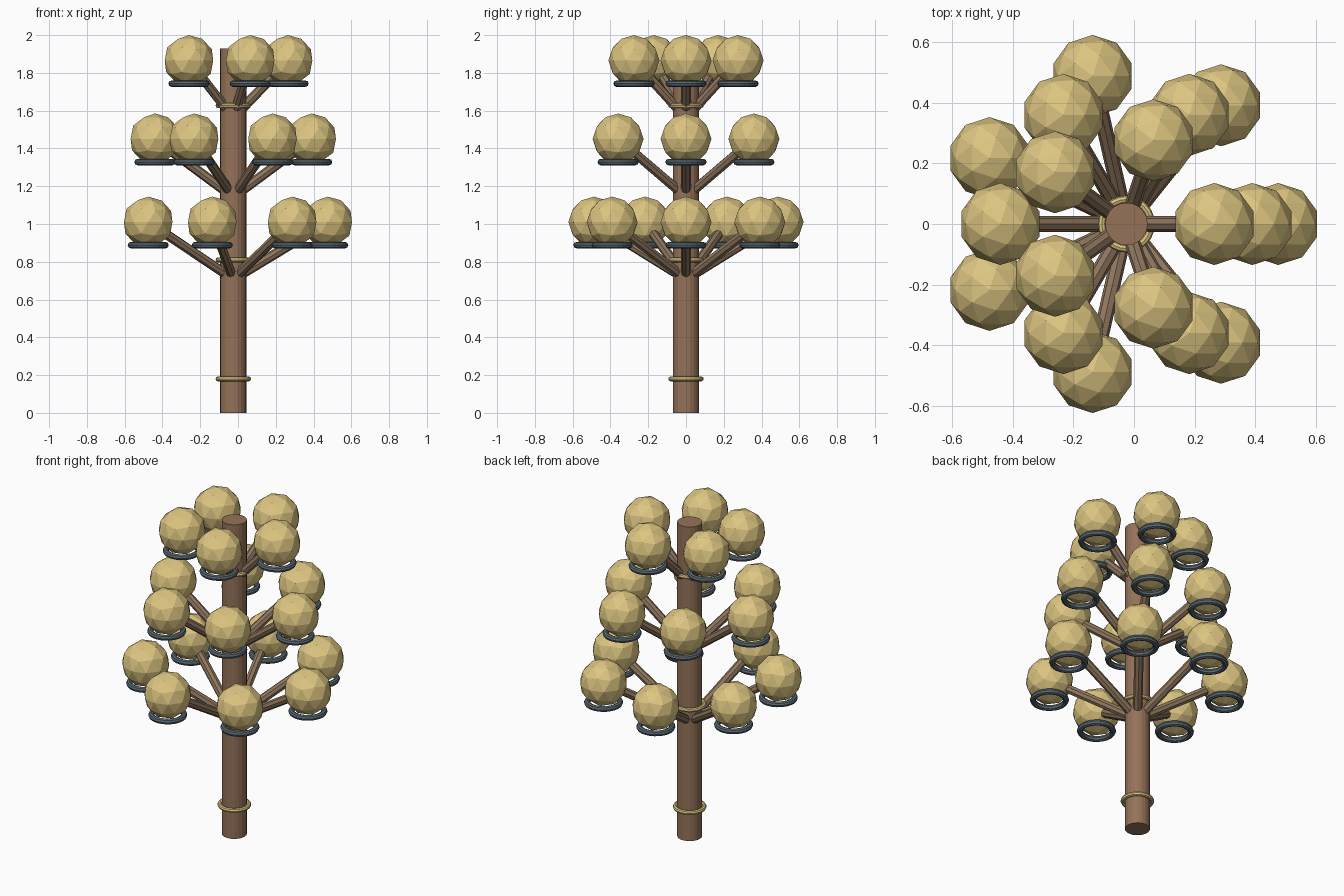
import bpy
from math import cos, sin, tau
from mathutils import Vector

if "Cube" in bpy.data.objects:
    bpy.data.objects.remove(bpy.data.objects["Cube"])

CX = -0.025      # trunk axis sits slightly left of the overall centre


def material(name, rgb):
    m = bpy.data.materials.new(name)
    m.diffuse_color = (*rgb, 1)
    m.use_nodes = True
    m.node_tree.nodes["Principled BSDF"].inputs["Base Color"].default_value = m.diffuse_color
    return m


bark = material("bark", (0.30, 0.17, 0.10))
wood = material("branch_wood", (0.27, 0.18, 0.11))
straw = material("straw", (0.72, 0.56, 0.22))
slate = material("slate", (0.10, 0.14, 0.17))


def finish(name, mat):
    ob = bpy.context.object
    ob.name = name
    ob.data.materials.append(mat)
    return ob


def rod(name, a, b, radius, sides, mat):
    a, b = Vector(a), Vector(b)
    d = b - a
    bpy.ops.mesh.primitive_cylinder_add(
        vertices=sides, radius=radius, depth=d.length, location=(a + b) / 2,
        rotation=d.to_track_quat('Z', 'Y').to_euler())
    return finish(name, mat)


def ring(name, loc, major, minor, mat):
    bpy.ops.mesh.primitive_torus_add(
        location=loc, major_radius=major, minor_radius=minor,
        major_segments=24, minor_segments=8)
    return finish(name, mat)


# trunk and its collars
rod("trunk", (CX, 0, 0), (CX, 0, 1.93), 0.07, 20, bark)
for i, z in enumerate((0.18, 0.81, 1.627)):
    ring(f"trunk_collar_{i}", (CX, 0, z), 0.081, 0.013, straw)

# tiers: name, count, reach, globe centre height, branch height at trunk surface
tiers = (("lower", 7, 0.50, 1.01, 0.75),
         ("middle", 6, 0.415, 1.45, 1.195),
         ("upper", 5, 0.29, 1.865, 1.635))

for tier, count, reach, z, root_z in tiers:
    slope = (z - root_z) / (reach - 0.07)
    for i in range(count):
        c, s = cos(tau * i / count), sin(tau * i / count)
        x, y = CX + reach * c, reach * s
        # branch from inside the trunk to the globe centre
        start = (CX + 0.045 * c, 0.045 * s, root_z - 0.025 * slope)
        rod(f"{tier}_branch_{i}", start, (x, y, z), 0.026, 8, wood)
        # faceted globe
        bpy.ops.mesh.primitive_ico_sphere_add(
            subdivisions=2, radius=0.135, location=(x, y, z))
        finish(f"{tier}_globe_{i}", straw)
        # holder ring under the globe
        ring(f"{tier}_holder_ring_{i}", (x, y, z - 0.122), 0.092, 0.017, slate)
